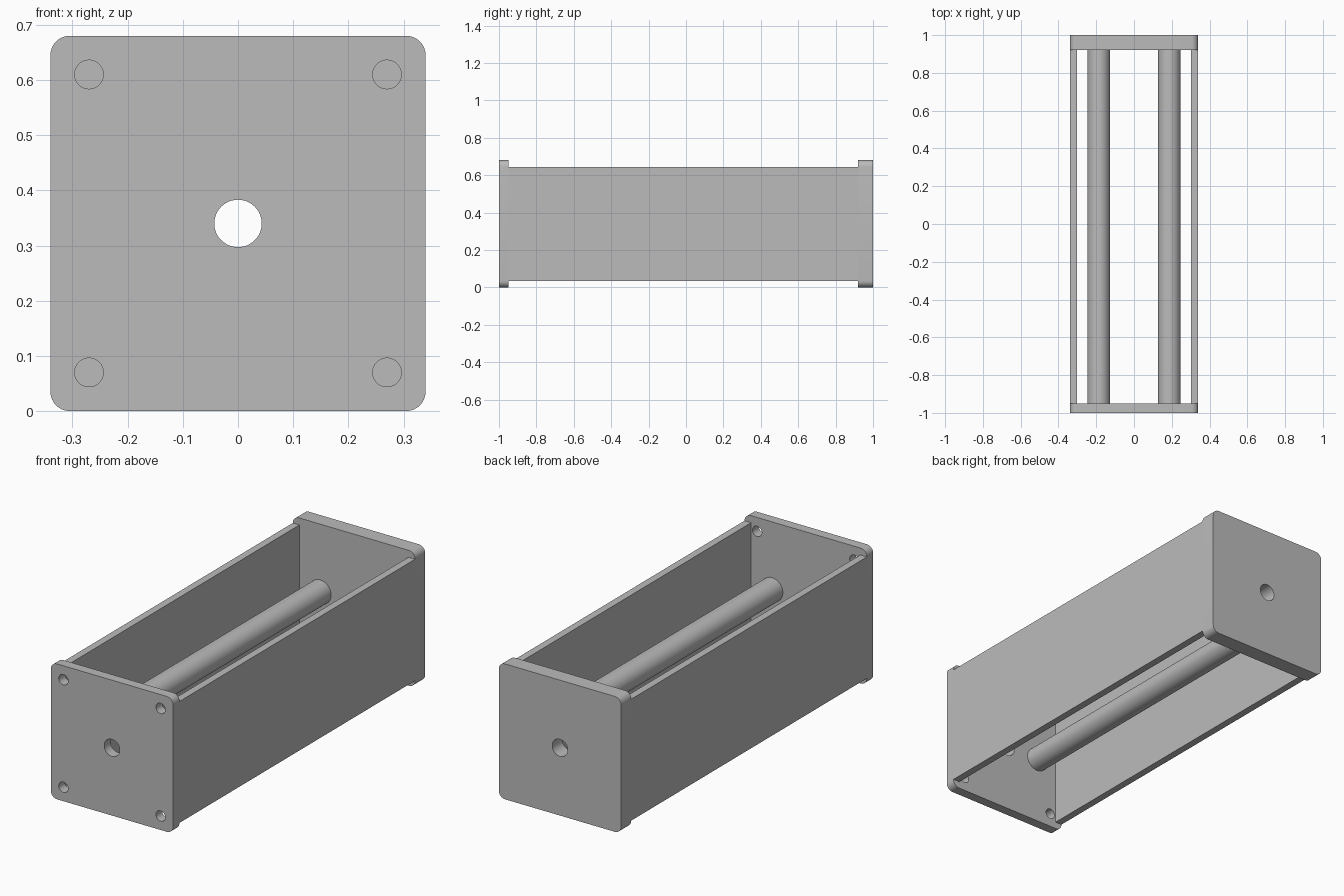
import bpy, bmesh, math
from mathutils import Matrix, Vector

default = bpy.data.objects.get("Cube")
if default:
    bpy.data.objects.remove(default, do_unlink=True)

HALF = 0.34              # half width, also the height of the centre line
FRONT_IN, BACK_IN = -0.95, 0.92

grey = bpy.data.materials.new("plain grey")
grey.use_nodes = True
grey.diffuse_color = (0.5, 0.5, 0.5, 1)
grey.node_tree.nodes["Principled BSDF"].inputs["Base Color"].default_value = (0.5, 0.5, 0.5, 1)


def finish(name, bm):
    mesh = bpy.data.meshes.new(name)
    bmesh.ops.recalc_face_normals(bm, faces=bm.faces)
    bm.to_mesh(mesh)
    bm.free()
    mesh.materials.append(grey)
    obj = bpy.data.objects.new(name, mesh)
    bpy.context.collection.objects.link(obj)
    return obj


def smooth(obj):
    bpy.ops.object.select_all(action='DESELECT')
    obj.select_set(True)
    bpy.context.view_layer.objects.active = obj
    bpy.ops.object.shade_smooth_by_angle(angle=math.radians(30))


def box(name, low, high, radius=0):
    """Box between two corners, with the edges along y optionally rounded."""
    low, high = Vector(low), Vector(high)
    bm = bmesh.new()
    bmesh.ops.create_cube(bm, size=1, matrix=Matrix.Translation((low + high) / 2)
                          @ Matrix.Diagonal((*(high - low), 1)))
    if radius:
        edges = [e for e in bm.edges
                 if abs(e.verts[0].co.y - e.verts[1].co.y) > 0.01]
        bmesh.ops.bevel(bm, geom=edges, offset=radius, segments=8,
                        profile=0.5, affect='EDGES')
    return finish(name, bm)


def rod(name, x, z, radius, y0, y1):
    """Cylinder running along y."""
    bm = bmesh.new()
    bmesh.ops.create_cone(bm, cap_ends=True, segments=48, radius1=radius, radius2=radius,
                          depth=y1 - y0, matrix=Matrix.Translation((x, (y0 + y1) / 2, z))
                          @ Matrix.Rotation(math.pi / 2, 4, 'X'))
    return finish(name, bm)


def end_plate(name, y0, y1, holes):
    """Rounded square plate drilled with (x, z, radius) holes."""
    plate = box(name, (-HALF, y0, 0), (HALF, y1, 2 * HALF), 0.035)
    for i, (x, z, r) in enumerate(holes):
        drill = rod(f"{name}_drill_{i}", x, z, r, y0 - 0.05, y1 + 0.05)
        drill.hide_render = True
        drill.hide_set(True)
        cut = plate.modifiers.new("hole", 'BOOLEAN')
        cut.operation = 'DIFFERENCE'
        cut.solver = 'EXACT'
        cut.object = drill
    # Bake the drilled shape and drop the drills
    graph = bpy.context.evaluated_depsgraph_get()
    drilled = bpy.data.meshes.new_from_object(plate.evaluated_get(graph))
    drills = [m.object for m in plate.modifiers]
    plate.modifiers.clear()
    plate.data = drilled
    for drill in drills:
        bpy.data.objects.remove(drill, do_unlink=True)
    smooth(plate)


# End plates: both have a centre hole, the front one also has screw holes
centre = (0, HALF, 0.043)
screws = [(sx * 0.27, HALF + sz * 0.27, 0.026) for sx in (-1, 1) for sz in (-1, 1)]
end_plate("front_plate", -1, FRONT_IN, [centre] + screws)
end_plate("back_plate", BACK_IN, 1, [centre])

# Side walls and the two inner rods
for side, s in (("left", 1), ("right", -1)):
    xs = sorted((s * 0.303, s * HALF))
    box(f"{side}_wall", (xs[0], FRONT_IN, 0.035), (xs[1], BACK_IN, 0.645))
    smooth(rod(f"{side}_rod", s * 0.187, HALF, 0.06, FRONT_IN, BACK_IN))
